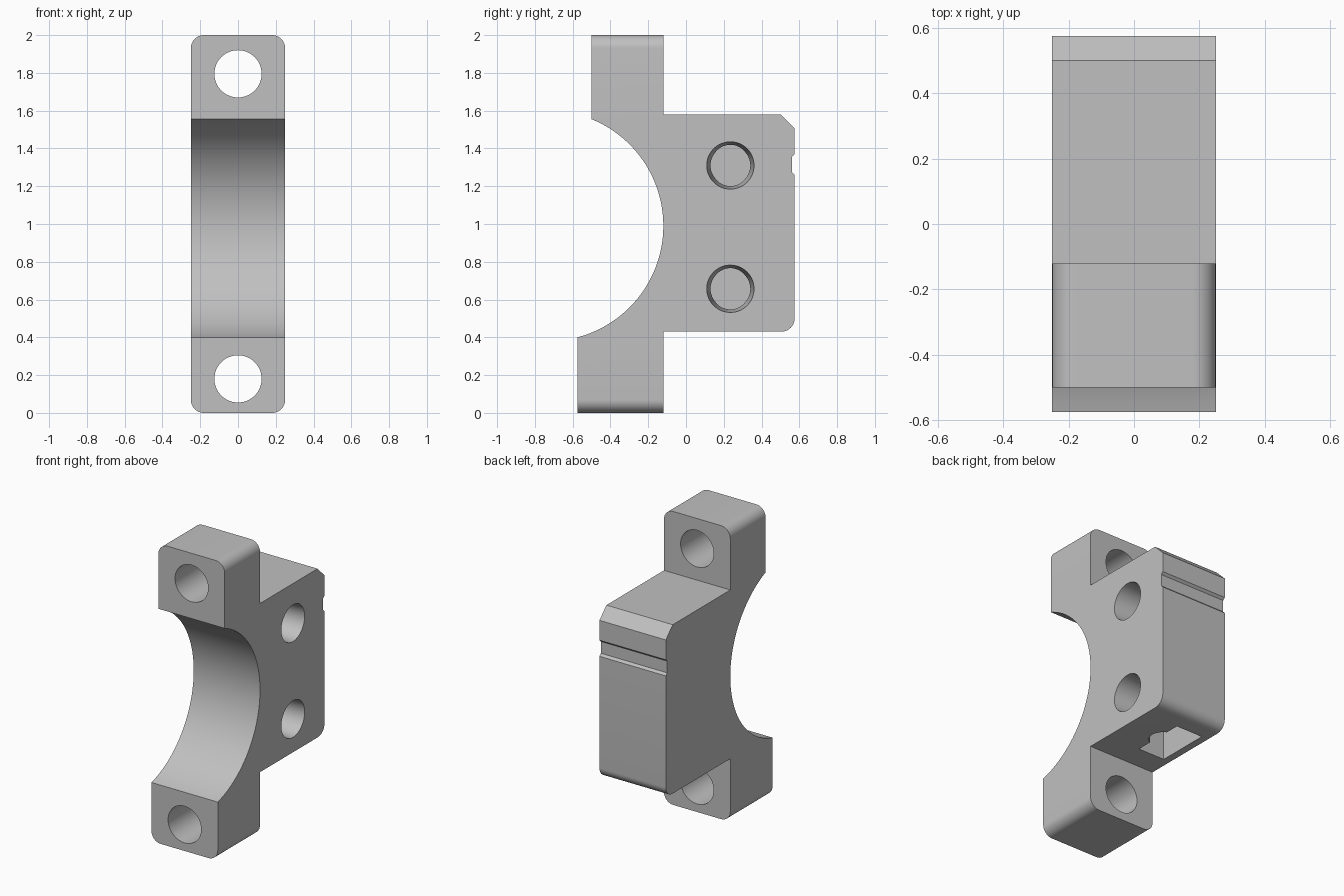
import bpy, bmesh
from math import sin, cos, pi, atan2, radians
from mathutils import Matrix, Vector

cube = bpy.data.objects.get("Cube")
if cube:
    bpy.data.objects.remove(cube, do_unlink=True)

HALF = 0.25          # half thickness of the clamp
HOLE_Y = 0.235       # side holes and inner pocket share this centre line

grey = bpy.data.materials.new("light grey")
grey.use_nodes = True
colour = (0.53, 0.53, 0.53, 1)
grey.diffuse_color = colour
grey.node_tree.nodes["Principled BSDF"].inputs["Base Color"].default_value = colour


def make_object(name, bm):
    bmesh.ops.recalc_face_normals(bm, faces=bm.faces)
    mesh = bpy.data.meshes.new(name)
    bm.to_mesh(mesh)
    bm.free()
    mesh.materials.append(grey)
    obj = bpy.data.objects.new(name, mesh)
    bpy.context.collection.objects.link(obj)
    return obj


def arc(cy, cz, r, a0, a1, steps):
    return [(cy + r * cos(a0 + (a1 - a0) * i / steps),
             cz + r * sin(a0 + (a1 - a0) * i / steps)) for i in range(steps + 1)]


def cut(target, cutter):
    cutter.hide_render = True
    mod = target.modifiers.new("cut", "BOOLEAN")
    mod.operation, mod.solver, mod.object = "DIFFERENCE", "EXACT", cutter
    bpy.context.view_layer.objects.active = target
    bpy.ops.object.modifier_apply(modifier=mod.name)
    bpy.data.objects.remove(cutter, do_unlink=True)


def cylinder(name, start, end, r0, r1):
    start, end = Vector(start), Vector(end)
    axis = end - start
    bm = bmesh.new()
    bmesh.ops.create_cone(bm, cap_ends=True, segments=64, radius1=r0, radius2=r1,
                          depth=axis.length,
                          matrix=Matrix.Translation((start + end) / 2)
                          @ axis.to_track_quat("Z", "Y").to_matrix().to_4x4())
    return make_object(name, bm)


# Side profile (y, z): saddle arc, upper lug, chamfered and grooved block, lower lug
cy, cz, r = -0.73, 0.99, 0.61
profile = arc(cy, cz, r, atan2(0.40 - cz, -0.575 - cy), atan2(1.555 - cz, -0.5 - cy), 56)
profile += [(-0.5, 2), (-0.12, 2), (-0.12, 1.58), (0.5, 1.58), (0.575, 1.505)]
profile += [(0.575, 1.37), (0.56, 1.355), (0.56, 1.275), (0.575, 1.26)]
profile += arc(0.505, 0.5, 0.07, 0, -pi / 2, 10)
profile += [(-0.12, 0.43), (-0.12, 0), (-0.575, 0)]

bm = bmesh.new()
face = bm.faces.new([bm.verts.new((-HALF, y, z)) for y, z in profile])
grown = bmesh.ops.extrude_face_region(bm, geom=[face])["geom"]
bmesh.ops.translate(bm, vec=(2 * HALF, 0, 0),
                    verts=[v for v in grown if isinstance(v, bmesh.types.BMVert)])
# Round the outer corners of both lugs
corners = [e for e in bm.edges
           if all(v.co.z < 0.001 or v.co.z > 1.999 for v in e.verts)
           and abs(e.verts[0].co.x - e.verts[1].co.x) < 0.001]
bmesh.ops.bevel(bm, geom=corners, offset=0.07, segments=10, profile=0.5, affect="EDGES")
clamp = make_object("clamp_block", bm)

# Bolt holes through the lugs
for z in (1.795, 0.18):
    cut(clamp, cylinder("bolt_hole", (0, -0.8, z), (0, 0.1, z), 0.125, 0.125))

# Pocket open at the bottom, with a rounded channel along one wall
bm = bmesh.new()
bmesh.ops.create_cube(bm, size=1, matrix=Matrix.Translation((-0.1, HOLE_Y - 0.005, 0.9))
                      @ Matrix.Diagonal((0.2, 0.365, 1.1, 1)))
cut(clamp, make_object("pocket", bm))
cut(clamp, cylinder("channel", (-0.04, HOLE_Y, 0.35), (-0.04, HOLE_Y, 1.449), 0.09, 0.09))

# Tapered side holes reaching the pocket
for z in (1.31, 0.657):
    cut(clamp, cylinder("side_hole", (-0.03, HOLE_Y, z), (HALF + 0.01, HOLE_Y, z), 0.103, 0.126))

bpy.ops.object.select_all(action="DESELECT")
clamp.select_set(True)
bpy.context.view_layer.objects.active = clamp
bpy.ops.object.shade_smooth_by_angle(angle=radians(30))
